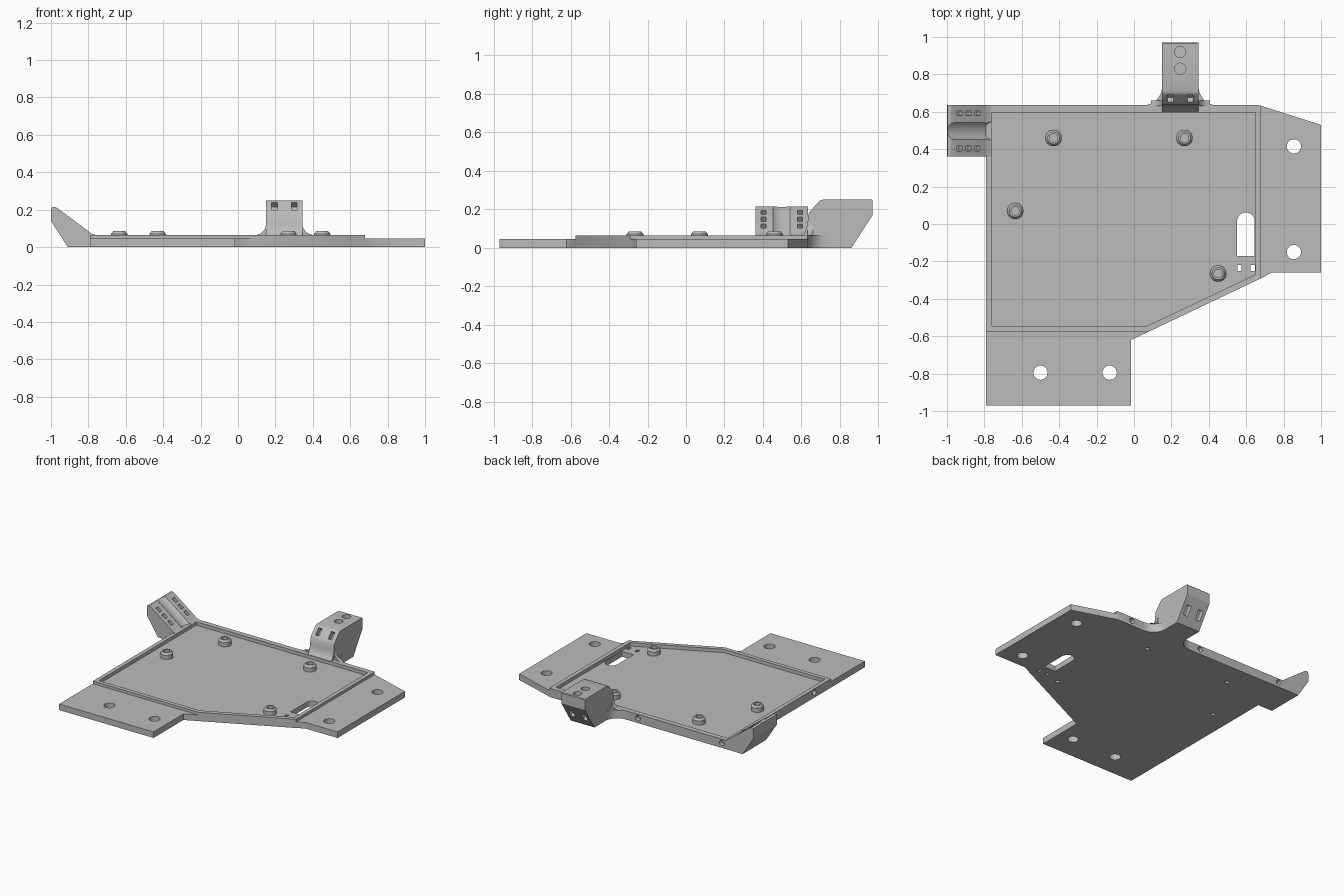
import bpy, bmesh, math
from mathutils import Matrix, Vector

if "Cube" in bpy.data.objects:
    bpy.data.objects.remove(bpy.data.objects["Cube"], do_unlink=True)

grey = bpy.data.materials.new("plain grey")
grey.use_nodes = True
grey.diffuse_color = (0.5, 0.5, 0.5, 1)
grey.node_tree.nodes["Principled BSDF"].inputs["Base Color"].default_value = (0.5, 0.5, 0.5, 1)


def finish(name, bm):
    bmesh.ops.recalc_face_normals(bm, faces=bm.faces)
    mesh = bpy.data.meshes.new(name)
    bm.to_mesh(mesh)
    bm.free()
    mesh.materials.append(grey)
    obj = bpy.data.objects.new(name, mesh)
    bpy.context.collection.objects.link(obj)
    return obj


def prism(name, points, low, high, axis="z"):
    """Extrude a 2D profile along an axis."""
    place = {"x": lambda a, b, h: (h, a, b),
             "y": lambda a, b, h: (a, h, b),
             "z": lambda a, b, h: (a, b, h)}[axis]
    bm = bmesh.new()
    face = bm.faces.new([bm.verts.new(place(a, b, low)) for a, b in points])
    moved = bmesh.ops.extrude_face_region(bm, geom=[face])["geom"]
    step = Vector(place(0, 0, high - low))
    bmesh.ops.translate(bm, vec=step, verts=[v for v in moved if isinstance(v, bmesh.types.BMVert)])
    return finish(name, bm)


def box(name, centre, size, tilt=None):
    bm = bmesh.new()
    matrix = Matrix.Translation(centre) @ (tilt or Matrix()) @ Matrix.Diagonal((*size, 1))
    bmesh.ops.create_cube(bm, size=1, matrix=matrix)
    return finish(name, bm)


def rod(name, centre, radius, depth, axis="z", top=None):
    turn = {"x": Matrix.Rotation(math.pi / 2, 4, "Y"),
            "y": Matrix.Rotation(math.pi / 2, 4, "X"), "z": Matrix()}[axis]
    bm = bmesh.new()
    bmesh.ops.create_cone(bm, cap_ends=True, segments=32, radius1=radius,
                          radius2=radius if top is None else top, depth=depth,
                          matrix=Matrix.Translation(centre) @ turn)
    return finish(name, bm)


def combine(obj, others, operation="DIFFERENCE"):
    for other in others:
        mod = obj.modifiers.new("combine", "BOOLEAN")
        mod.object, mod.operation, mod.solver = other, operation, "EXACT"
        bpy.context.view_layer.objects.active = obj
        bpy.ops.object.modifier_apply(modifier=mod.name)
        bpy.data.objects.remove(other, do_unlink=True)


def smooth(obj):
    bpy.ops.object.select_all(action="DESELECT")
    obj.select_set(True)
    bpy.context.view_layer.objects.active = obj
    bpy.ops.object.shade_smooth_by_angle(angle=math.radians(30))


# Base plate with two mounting flanges, raised rim and sunken floor
outline = [(-0.79, -0.97), (-0.015, -0.97), (-0.015, -0.62), (0.68, -0.29), (0.735, -0.26),
           (1, -0.26), (1, 0.53), (0.67, 0.635), (-0.79, 0.635)]
rim = [(-0.79, -0.575), (0.08, -0.575), (0.68, -0.29), (0.68, 0.632), (0.67, 0.635), (-0.79, 0.635)]
floor = [(-0.76, -0.545), (0.07, -0.545), (0.65, -0.27), (0.65, 0.597), (-0.76, 0.597)]
plate = prism("base_plate", outline, 0, 0.045)
combine(plate, [prism("rim_block", rim, 0.01, 0.065)], "UNION")
combine(plate, [prism("floor_cut", floor, 0.04, 0.2)])

# Screw holes in the flanges, cable slot and tie holes
for x, y in [(0.855, 0.415), (0.855, -0.15), (-0.5, -0.795), (-0.13, -0.795)]:
    combine(plate, [rod("flange_hole", (x, y, 0), 0.038, 0.3)])
arc = [(0.598 + 0.047 * math.cos(i * math.pi / 12), 0.015 + 0.047 * math.sin(i * math.pi / 12))
       for i in range(13)]
combine(plate, [prism("slot_cut", arc + [(0.551, -0.17), (0.645, -0.17)], -0.1, 0.2)])
for x in (0.565, 0.635):
    combine(plate, [box("tie_hole", (x, -0.235, 0), (0.022, 0.03, 0.3))])

# Side holes in the rim
for x in (-0.74, -0.05, 0.55):
    combine(plate, [rod("rear_rim_hole", (x, 0.63, 0.037), 0.02, 0.05, "y")])
for y in (0.27, -0.38):
    combine(plate, [rod("side_rim_hole", (-0.785, y, 0.037), 0.02, 0.05, "x")])

# Standoffs with screw recesses, and pilot holes underneath
for i, (x, y) in enumerate([(-0.43, 0.46), (0.27, 0.46), (-0.635, 0.07), (0.45, -0.265)]):
    combine(plate, [rod("pilot_hole", (x, y, 0), 0.014, 0.05)])
    post = rod(f"standoff_{i + 1}", (x, y, 0.053), 0.044, 0.036)
    combine(post, [rod("cone", (x, y, 0.0775), 0.044, 0.015, top=0.032)], "UNION")
    combine(post, [rod("recess", (x, y, 0.085), 0.022, 0.05)])
    smooth(post)
smooth(plate)

# Side bracket: sloped wedge with a shallow groove and two rows of tie slots
wedge = [(-0.91, 0), (-0.76, 0), (-0.76, 0.064), (-0.785, 0.073), (-0.8, 0.085),
         (-0.965, 0.208), (-0.98, 0.215), (-0.998, 0.212), (-1, 0.14)]
bracket = prism("side_bracket", wedge, 0.36, 0.635, "y")
slope = Vector((-0.165, 0, 0.123)).normalized()
tilt = Matrix.Rotation(-math.atan2(slope.z, slope.x), 4, "Y")
middle, normal = Vector((-0.885, 0.497, 0.148)), Vector((0.123, 0, 0.165)).normalized()
groove = rod("groove", (0, 0, 0), 0.07, 0.6, "x")
groove.data.transform(Matrix.Translation(middle + normal * 0.054) @ tilt)
combine(bracket, [groove])
for y in (0.403, 0.592):
    for step in (-0.06, 0, 0.06):
        spot = middle + slope * step
        combine(bracket, [box("tie_slot", (spot.x, y, spot.z), (0.036, 0.026, 0.06), tilt)])
smooth(bracket)

# Rear tower: overhanging block with a curved foot
side = [(0.602, 0.04), (0.602, 0.065), (0.615, 0.078), (0.626, 0.1), (0.632, 0.13), (0.636, 0.175),
        (0.645, 0.19), (0.695, 0.245), (0.71, 0.25), (0.965, 0.25), (0.97, 0.245), (0.97, 0.17),
        (0.86, 0), (0.62, 0), (0.62, 0.04)]
tower = prism("rear_tower", side, 0.15, 0.345, "x")
for y in (0.83, 0.92):
    combine(tower, [rod("top_hole", (0.247, y, 0.25), 0.03, 0.08)])
front_tilt = Matrix.Rotation(math.atan2(0.055, 0.05), 4, "X")
back_tilt = Matrix.Rotation(math.atan2(0.17, 0.11), 4, "X")
for x in (0.195, 0.3):
    combine(tower, [box("front_slot", (x, 0.67, 0.2175), (0.03, 0.055, 0.07), front_tilt)])
    combine(tower, [box("back_slot", (x, 0.915, 0.085), (0.04, 0.07, 0.07), back_tilt)])
smooth(tower)

# Curved gussets joining the tower to the rear rim, mirrored about its centre
quarter = [i * math.pi / 16 for i in range(9)]
for label, sign in (("left", 1), ("right", -1)):
    sweep = [(0.2475 + sign * (0.1975 - 0.1 * math.sin(a)), 0.735 - 0.1 * math.cos(a)) for a in quarter]
    gusset = prism(f"{label}_gusset", sweep + [(0.2475, 0.735), (0.2475, 0.62)], 0, 0.065)
    smooth(gusset)
    flare = [(0.2475 + sign * (0.1575 - 0.06 * math.sin(a)), 0.125 - 0.06 * math.cos(a)) for a in quarter]
    foot = prism(f"{label}_foot", flare + [(0.2475, 0.125), (0.2475, 0.05)], 0.632, 0.66, "y")
    smooth(foot)
